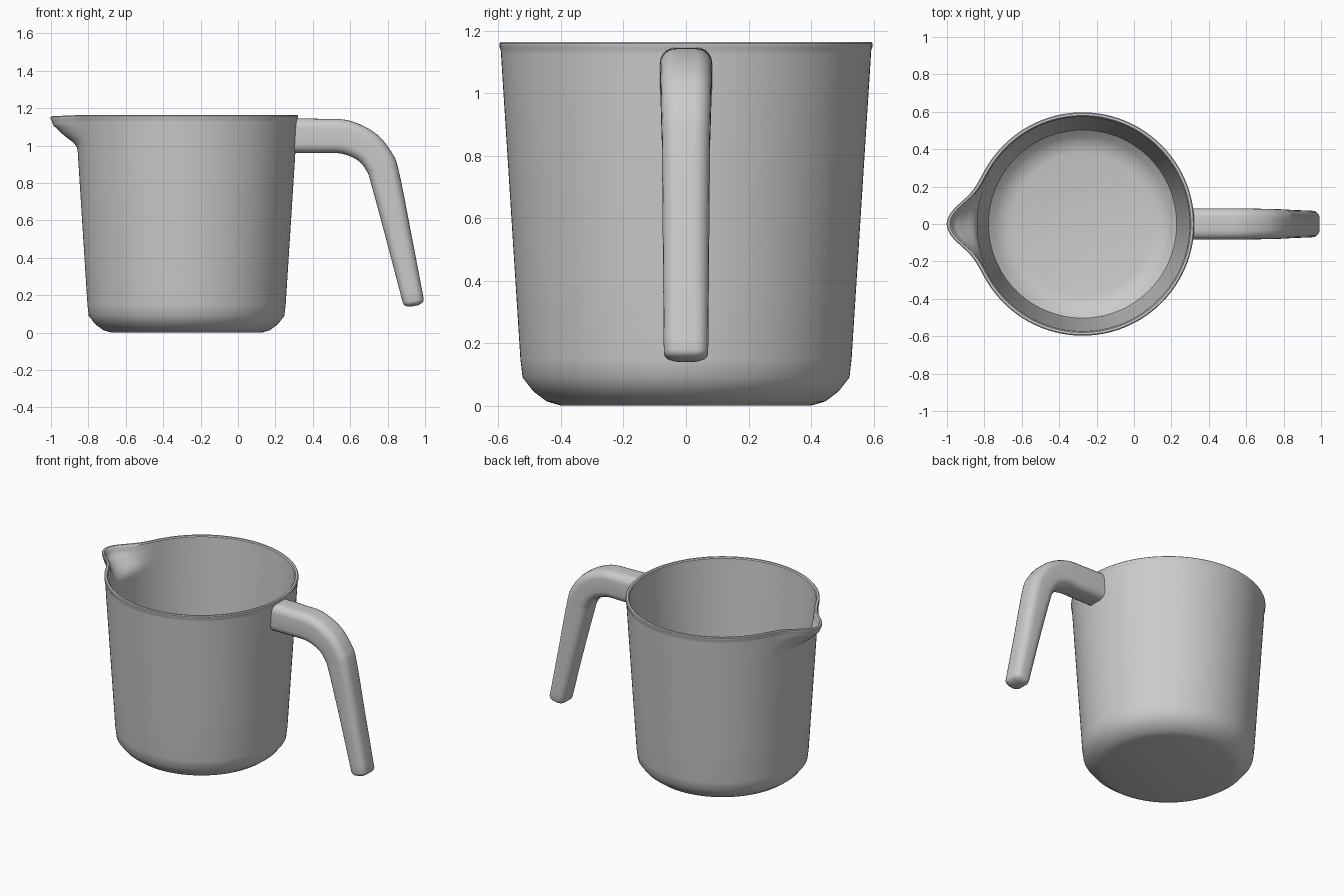
import bpy, bmesh, math

if "Cube" in bpy.data.objects:
    bpy.data.objects.remove(bpy.data.objects["Cube"])

CX, WALL = -0.275, 0.02


def lerp_table(table, t):
    """Piecewise-linear lookup in (t, value) pairs."""
    if t <= table[0][0]:
        return table[0][1]
    for (t0, v0), (t1, v1) in zip(table, table[1:]):
        if t <= t1:
            return v0 + (v1 - v0) * (t - t0) / (t1 - t0)
    return table[-1][1]


def loft(name, rings, close_ends, loop=False, angle=35):
    """Skin a list of equal-sized point rings into a smooth object."""
    bm = bmesh.new()
    vs = [[bm.verts.new(p) for p in ring] for ring in rings]
    n = len(vs[0])
    for a, b in zip(vs, vs[1:]):
        for i in range(n):
            j = (i + 1) % n
            bm.faces.new((a[i], a[j], b[j], b[i]))
    if close_ends:
        bm.faces.new(vs[0])
        bm.faces.new(vs[-1])
    bmesh.ops.recalc_face_normals(bm, faces=bm.faces)
    me = bpy.data.meshes.new(name)
    bm.to_mesh(me)
    bm.free()
    ob = bpy.data.objects.new(name, me)
    bpy.context.collection.objects.link(ob)
    bpy.context.view_layer.objects.active = ob
    ob.select_set(True)
    bpy.ops.object.shade_smooth_by_angle(angle=math.radians(angle))
    ob.select_set(False)
    return ob


# Cup: lathe profile up the outside, over the rim and down the inside,
# with a pouring lip pulled out towards -x
LIP = [(0.97, 0), (0.99, 0.02), (1.013, 0.12), (1.035, 0.33), (1.056, 0.54),
       (1.085, 0.76), (1.115, 0.93), (1.135, 0.985), (1.15, 1)]
SIDE = [(0.09, 0.523), (0.15, 0.53), (1.14, 0.593)]
heights = [0.09, 0.15, 0.4, 0.7, 0.9] + [0.96 + 0.015 * i for i in range(13)]

profile = [(0.40, 0.0, 0), (0.445, 0.013, 0), (0.488, 0.045, 0)]
profile += [(lerp_table(SIDE, z), z, 0) for z in heights]
profile += [(0.597, 1.148, 0), (0.597, 1.159, 0), (0.592, 1.164, 0),
            (0.580, 1.164, 0), (0.574, 1.158, 0)]
profile += [(lerp_table(SIDE, z) - WALL, z, -0.012) for z in reversed(heights)]
profile += [(0.468, 0.058, 0), (0.43, 0.033, 0), (0.38, 0.022, 0)]

SEG = 160
rings = []
for r, z, shift in profile:
    ring = []
    for i in range(SEG):
        a = 2 * math.pi * i / SEG
        off = math.degrees(abs(a - math.pi))
        bump = math.exp(-(off / 12) ** 2)
        rr = r + 0.13 * bump * lerp_table(LIP, z + shift)
        drop = 0.007 * bump if z > 1.1 else 0
        ring.append((CX + rr * math.cos(a), rr * math.sin(a), z - drop))
    rings.append(ring)
loft("cup", rings, True)

# Handle: rounded-rectangle sections between an outer and an inner edge curve
# (outer x, outer z, inner x, inner z, half width)
KEYS = [(0.307, 1.146, 0.295, 0.960, 0.084),
        (0.45, 1.143, 0.44, 0.960, 0.084),
        (0.595, 1.134, 0.555, 0.957, 0.083),
        (0.735, 1.067, 0.642, 0.920, 0.081),
        (0.824, 0.960, 0.690, 0.860, 0.079),
        (0.862, 0.855, 0.712, 0.795, 0.077),
        (0.930, 0.510, 0.797, 0.480, 0.074),
        (0.993, 0.180, 0.881, 0.160, 0.071)]


def spline(keys, steps):
    """Catmull-Rom resampling of tuples."""
    out = []
    for k in range(len(keys) - 1):
        q = [keys[max(k - 1, 0)], keys[k], keys[k + 1], keys[min(k + 2, len(keys) - 1)]]
        for s in range(steps):
            t = s / steps
            out.append(tuple(0.5 * (2 * b + (c - a) * t + (2 * a - 5 * b + 4 * c - d) * t * t
                                    + (3 * b - a - 3 * c + d) * t ** 3) for a, b, c, d in zip(*q)))
    return out + [keys[-1]]


def section(key, inset=0.0, push=0.0):
    ox, oz, ix, iz, w = key
    h = math.hypot(ox - ix, oz - iz) / 2
    ux, uz = (ox - ix) / (2 * h), (oz - iz) / (2 * h)
    mx, mz = (ox + ix) / 2 + uz * push, (oz + iz) / 2 - ux * push
    rad = min(0.05, 0.72 * h, 0.72 * w) - inset * 0.5
    h, w = h - inset, w - inset
    pts = []
    for c, (su, sv) in enumerate([(1, 1), (-1, 1), (-1, -1), (1, -1)]):
        for s in range(6):
            a = math.pi / 2 * (c + s / 5)
            u = su * (h - rad) + rad * math.cos(a)
            v = sv * (w - rad) + rad * math.sin(a)
            pts.append((mx + ux * u, v, mz + uz * u))
    return pts


handle = [section(k) for k in spline(KEYS, 5)]
handle += [section(KEYS[-1], 0.003, 0.010), section(KEYS[-1], 0.010, 0.018),
           section(KEYS[-1], 0.025, 0.025), section(KEYS[-1], 0.04, 0.028)]
loft("handle", handle, True, angle=50)
